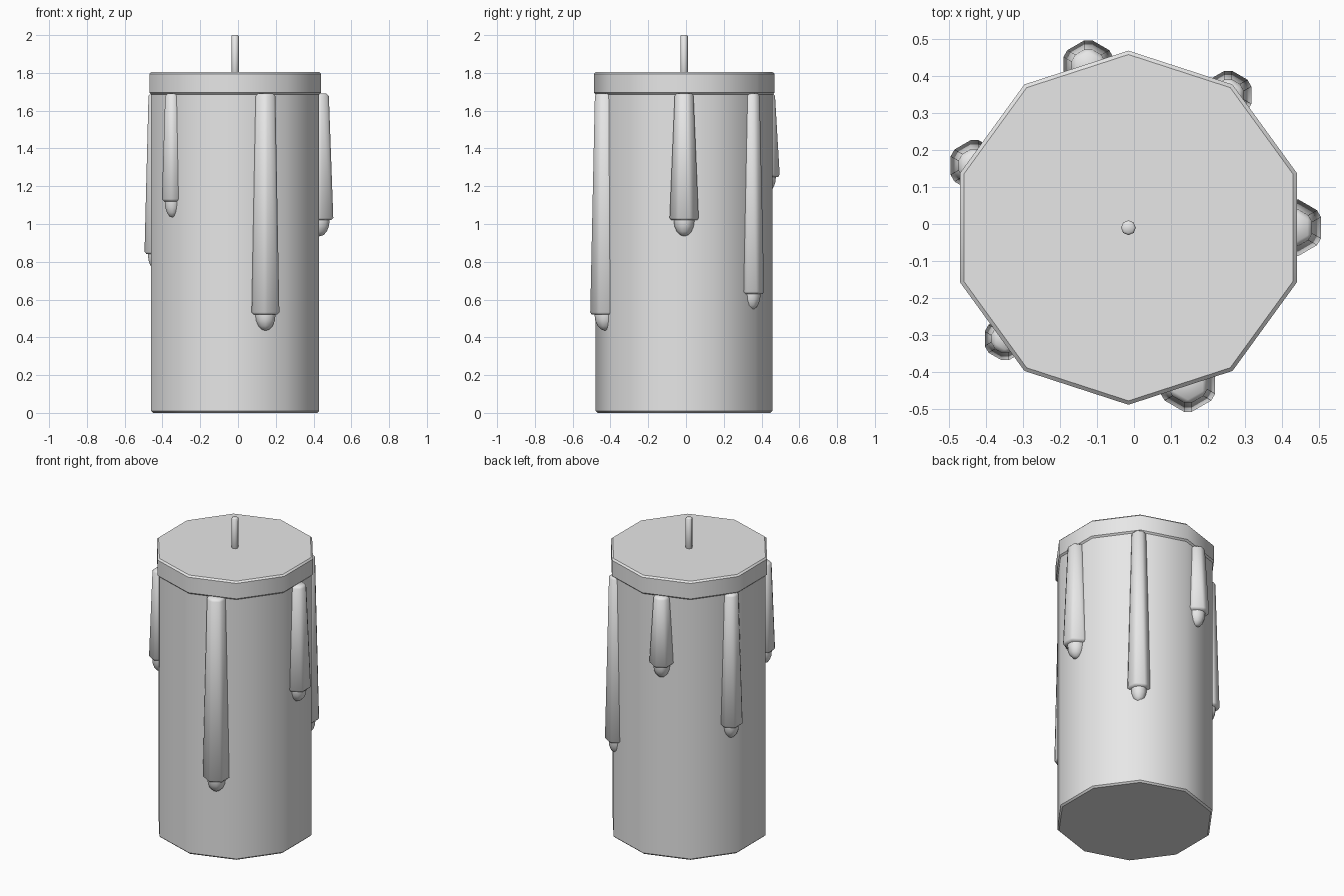
import bpy
import math

CX, CY = -0.015, -0.01   # candle axis

cube = bpy.data.objects.get("Cube")
if cube:
    bpy.data.objects.remove(cube, do_unlink=True)

wax = bpy.data.materials.new("grey_wax")
wax.use_nodes = True
wax.diffuse_color = (0.8, 0.8, 0.8, 1)
wax.node_tree.nodes["Principled BSDF"].inputs["Base Color"].default_value = (0.8, 0.8, 0.8, 1)


def finish(name, bevel=0, angle=50):
    """Name, colour, bevel and shade the active object."""
    ob = bpy.context.object
    ob.name = name
    ob.data.materials.append(wax)
    if bevel:
        mod = ob.modifiers.new("Bevel", "BEVEL")
        mod.width = bevel
        mod.segments = 1
        mod.limit_method = "ANGLE"
        mod.angle_limit = math.radians(50)
        bpy.ops.object.modifier_apply(modifier="Bevel")
    bpy.ops.object.shade_smooth_by_angle(angle=math.radians(angle))
    return ob


def prism(name, sides, r_low, r_top, z0, z1, x=CX, y=CY, bevel=0.01, angle=40):
    """Upright tapered prism between two heights, one corner facing +y."""
    bpy.ops.mesh.primitive_cone_add(vertices=sides, radius1=r_low, radius2=r_top,
                                    depth=z1 - z0, location=(x, y, (z0 + z1) / 2))
    return finish(name, bevel, angle)


# Body, rim and wick
prism("candle_body", 10, 0.468, 0.468, 0, 1.75)
prism("top_rim", 10, 0.478, 0.478, 1.685, 1.805)
prism("wick", 8, 0.02, 0.02, 1.75, 2.0, bevel=0.005, angle=50)

# Wax drips: angle around the candle, lower end height, lower radius, upper radius
drips = [
    (0, 1.02, 0.083, 0.055),
    (53, 0.63, 0.072, 0.048),
    (104, 1.25, 0.078, 0.052),
    (158, 0.84, 0.075, 0.05),
    (222, 1.12, 0.064, 0.043),
    (291, 0.52, 0.085, 0.06),
]
for i, (deg, z, r_low, r_top) in enumerate(drips, 1):
    a = math.radians(deg)
    x, y = CX + 0.448 * math.cos(a), CY + 0.448 * math.sin(a)
    drip = prism(f"wax_drip_{i}", 6, r_low, r_top, z, 1.69, x, y, bevel=0.012, angle=65)
    # Rounded bead hanging from the drip
    bpy.ops.mesh.primitive_uv_sphere_add(segments=10, ring_count=8, radius=1, location=(x, y, z))
    bpy.context.object.scale = (r_low * 0.66, r_low * 0.66, 0.085)
    bpy.ops.object.transform_apply(location=False, rotation=False, scale=True)
    finish(f"drip_bead_{i}", 0, 60)
